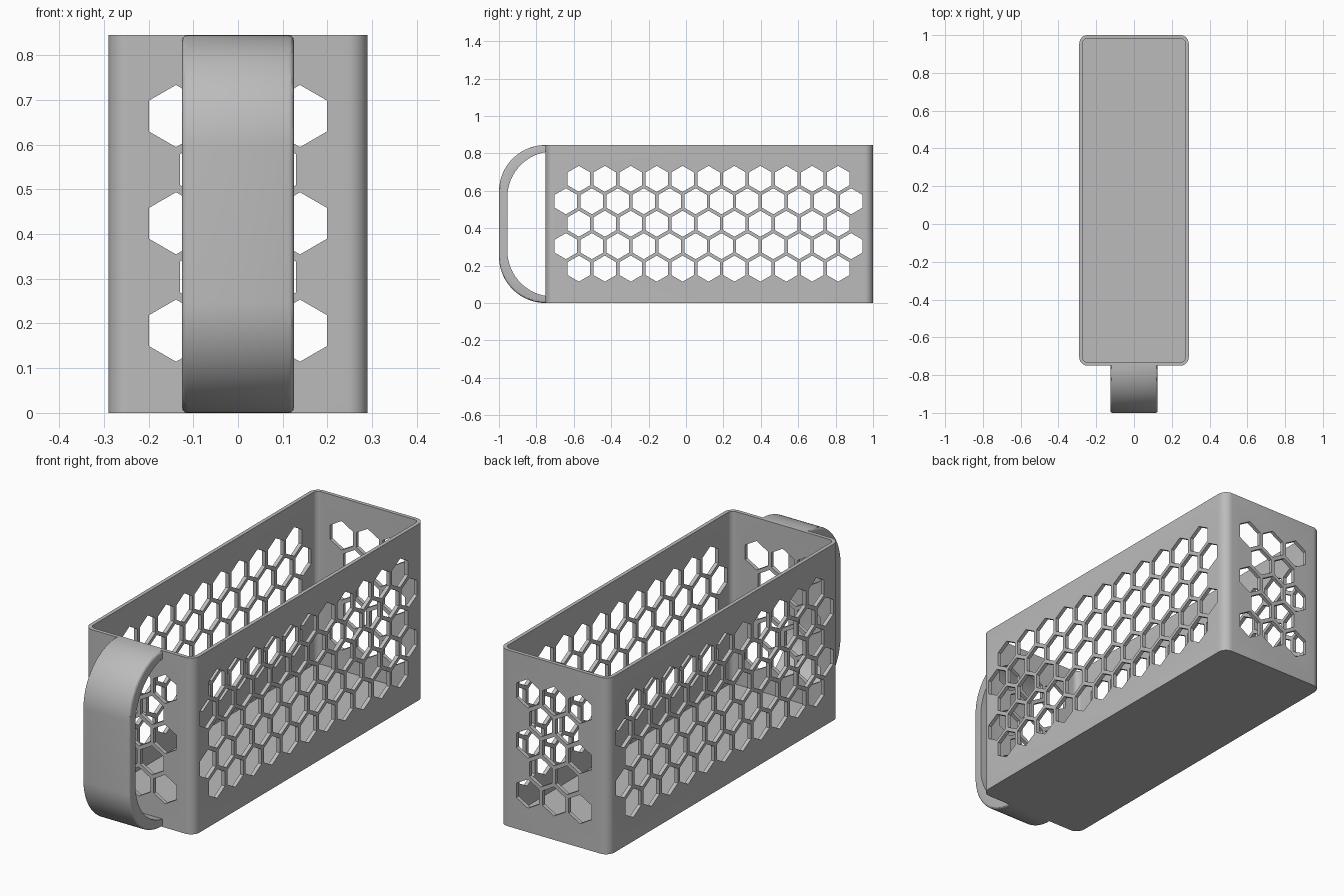
import bpy, bmesh, math
from mathutils import Vector

if "Cube" in bpy.data.objects:
    bpy.data.objects.remove(bpy.data.objects["Cube"])

grey = bpy.data.materials.new("grey_plastic")
grey.diffuse_color = (0.5, 0.5, 0.5, 1)
grey.use_nodes = True
grey.node_tree.nodes["Principled BSDF"].inputs["Base Color"].default_value = grey.diffuse_color

X, Y0, Y1, H, WALL = 0.29, -0.75, 1.0, 0.845, 0.018
HEX_R, PITCH, ROW = 0.0695, 0.1386, 0.12


def prism(bm, pts, offset):
    """Extrude a closed outline of 3D points by an offset vector."""
    f = bm.faces.new([bm.verts.new(p) for p in pts])
    top = bmesh.ops.extrude_face_region(bm, geom=[f])["geom"]
    bmesh.ops.translate(bm, vec=offset, verts=[v for v in top if isinstance(v, bmesh.types.BMVert)])


def finish(name, bm):
    bmesh.ops.recalc_face_normals(bm, faces=bm.faces)
    me = bpy.data.meshes.new(name)
    bm.to_mesh(me)
    bm.free()
    ob = bpy.data.objects.new(name, me)
    bpy.context.collection.objects.link(ob)
    me.materials.append(grey)
    return ob


def arc(cx, cy, r, a0, a1, n):
    return [(cx + r * math.cos(math.radians(a0 + (a1 - a0) * i / n)),
             cy + r * math.sin(math.radians(a0 + (a1 - a0) * i / n))) for i in range(n + 1)]


def rounded_box(name, inset, z0, z1, r):
    x, ya, yb = X - inset - r, Y0 + inset + r, Y1 - inset - r
    pts = []
    for k, (cx, cy) in enumerate([(x, yb), (-x, yb), (-x, ya), (x, ya)]):
        pts += arc(cx, cy, r, 90 * k, 90 * k + 90, 8)
    bm = bmesh.new()
    prism(bm, [(px, py, z0) for px, py in pts], (0, 0, z1 - z0))
    return finish(name, bm)


def hex_cutter(name, centre, wide, narrow, wide_first, along_x):
    """Staggered five-row field of hexagonal prisms."""
    bm = bmesh.new()
    for row in range(5):
        n = wide if (row % 2 == 0) == wide_first else narrow
        z = 0.184 + ROW * row
        for i in range(n):
            c = centre + (i - (n - 1) / 2) * PITCH
            ring = arc(c, z, HEX_R, 30, 330, 5)
            if along_x:
                prism(bm, [(-0.5, a, b) for a, b in ring], (1, 0, 0))
            else:
                prism(bm, [(a, -1.2, b) for a, b in ring], (0, 2.5, 0))
    return finish(name, bm)


def smooth(ob):
    bpy.ops.object.select_all(action='DESELECT')
    ob.select_set(True)
    bpy.context.view_layer.objects.active = ob
    bpy.ops.object.shade_smooth_by_angle(angle=math.radians(30))


# Open basket with perforated walls
basket = rounded_box("basket", 0, 0, H, 0.045)
cutters = [rounded_box("cavity_cutter", WALL, WALL, H + 0.2, 0.045 - WALL),
           hex_cutter("side_hole_cutter", 0.1205, 12, 11, False, True),
           hex_cutter("end_hole_cutter", 0, 3, 2, True, False)]
bpy.context.view_layer.objects.active = basket
for c in cutters:
    m = basket.modifiers.new(c.name, 'BOOLEAN')
    m.operation, m.solver, m.object = 'DIFFERENCE', 'EXACT', c
    bpy.ops.object.modifier_apply(modifier=m.name)
for c in cutters:
    bpy.data.objects.remove(c)
smooth(basket)

# Curved front handle: outer and inner D outlines, swept across x
yw = Y0 + 0.006
outer = [(yw, H)] + arc(-0.75, H - 0.25, 0.25, 90, 180, 24)
inner = arc(-0.71, 0.565, 0.245, 180, 99.4, 24) + [(yw, 0.808)]
outer += [(y, H - z) for y, z in reversed(outer)]
inner = [(y, H - z) for y, z in reversed(inner)] + inner
bm = bmesh.new()
prism(bm, [(-0.125, y, z) for y, z in outer + inner], (0.25, 0, 0))
# Soften the long outer edges of the handle
n_edges = [e for e in bm.edges
           if abs(e.verts[0].co.x - e.verts[1].co.x) < 1e-5
           and all(v.co.y < Y0 + 0.003 for v in e.verts)
           and all(min((v.co - Vector((v.co.x, y, z))).length for y, z in outer) < 1e-4 for v in e.verts)]
bmesh.ops.bevel(bm, geom=n_edges, offset=0.012, segments=3, profile=0.5, affect='EDGES')
handle = finish("handle", bm)
smooth(handle)
